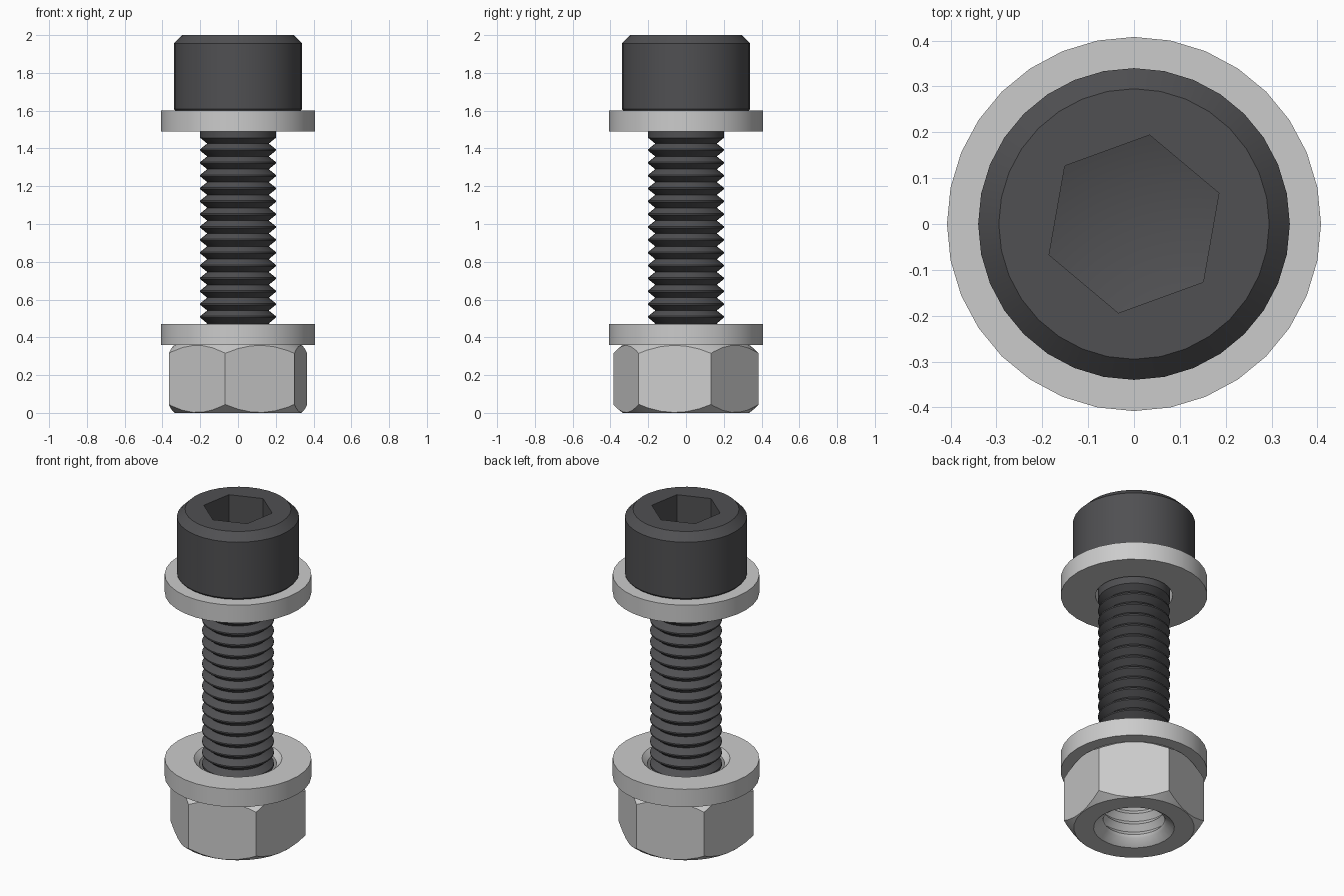
import bpy, bmesh, math

if "Cube" in bpy.data.objects:
    bpy.data.objects.remove(bpy.data.objects["Cube"])

SIDES = 32
PITCH = 0.068
HEX_TURN = math.radians(20)
dark = bpy.data.materials.new("dark_steel")
dark.diffuse_color = (0.08, 0.08, 0.085, 1)
dark.use_nodes = True
dark.node_tree.nodes["Principled BSDF"].inputs["Base Color"].default_value = dark.diffuse_color


def finish(bm, name):
    bmesh.ops.remove_doubles(bm, verts=bm.verts, dist=1e-5)
    bmesh.ops.recalc_face_normals(bm, faces=bm.faces)
    mesh = bpy.data.meshes.new(name)
    bm.to_mesh(mesh)
    bm.free()
    ob = bpy.data.objects.new(name, mesh)
    bpy.context.collection.objects.link(ob)
    return ob


def lathe(name, profile, closed=False):
    """Spin (radius, z) points round the z axis; closed profiles make rings."""
    bm = bmesh.new()
    n = len(profile)
    rings = []
    for s in range(SIDES):
        a = 2 * math.pi * s / SIDES
        rings.append([bm.verts.new((r * math.cos(a), r * math.sin(a), z)) for r, z in profile])
    for s in range(SIDES):
        p, q = rings[s], rings[(s + 1) % SIDES]
        for i in range(n if closed else n - 1):
            j = (i + 1) % n
            bm.faces.new((p[i], q[i], q[j], p[j]))
    return finish(bm, name)


def hex_prism(name, radius, z0, z1, tip=0):
    """Hexagonal prism, with an optional pointed bottom."""
    bm = bmesh.new()
    ring = lambda z: [bm.verts.new((radius * math.cos(HEX_TURN + k * math.pi / 3),
                                    radius * math.sin(HEX_TURN + k * math.pi / 3), z)) for k in range(6)]
    low, high = ring(z0), ring(z1)
    bm.faces.new(high)
    for k in range(6):
        bm.faces.new((low[k], low[(k + 1) % 6], high[(k + 1) % 6], high[k]))
    if tip:
        point = bm.verts.new((0, 0, z0 - tip))
        for k in range(6):
            bm.faces.new((low[k], point, low[(k + 1) % 6]))
    else:
        bm.faces.new(low[::-1])
    return finish(bm, name)


def boolean(ob, cutter, operation):
    cutter.hide_render = True
    mod = ob.modifiers.new("cut", 'BOOLEAN')
    mod.object, mod.operation, mod.solver = cutter, operation, 'EXACT'
    bpy.context.view_layer.objects.active = ob
    bpy.ops.object.modifier_apply(modifier=mod.name)
    bpy.data.objects.remove(cutter)


def smooth(ob):
    bpy.ops.object.select_all(action='DESELECT')
    ob.select_set(True)
    bpy.context.view_layer.objects.active = ob
    bpy.ops.object.shade_smooth_by_angle(angle=math.radians(30))


# Bolt: cap head and threaded shank in one profile
profile = [(0, 2.0), (0.295, 2.0), (0.34, 1.955), (0.34, 1.61), (0.332, 1.6), (0.2, 1.6), (0.2, 1.46)]
for k in range(15):
    peak = 1.46 - k * PITCH
    profile += [(0.2, peak - 0.004), (0.163, peak - PITCH / 2), (0.2, peak - PITCH + 0.004)]
profile += [(0.2, 0.43), (0.165, 0.39), (0, 0.39)]
bolt = lathe("bolt", profile)
boolean(bolt, hex_prism("socket_cutter", 0.197, 1.79, 2.1, tip=0.06), 'DIFFERENCE')
bolt.data.materials.clear()
bolt.data.materials.append(dark)
smooth(bolt)

# Washers with a countersunk upper edge
for name, z in (("lower_washer", 0.36), ("upper_washer", 1.49)):
    smooth(lathe(name, [(0.215, z), (0.408, z), (0.408, z + 0.11), (0.245, z + 0.11), (0.215, z + 0.08)], closed=True))

# Nut: threaded, chamfered ring trimmed to a hexagon
profile = [(0.225, 0), (0.335, 0), (0.41, 0.06), (0.41, 0.3), (0.335, 0.36), (0.225, 0.36), (0.178, 0.325)]
for k in range(4):
    z = 0.325 - k * PITCH
    profile += [(0.2, z - PITCH / 2), (0.17, z - PITCH)]
profile.append((0.178, 0.035))
nut = lathe("nut", profile, closed=True)
boolean(nut, hex_prism("hex_cutter", 0.39, -0.1, 0.5), 'INTERSECT')
smooth(nut)
